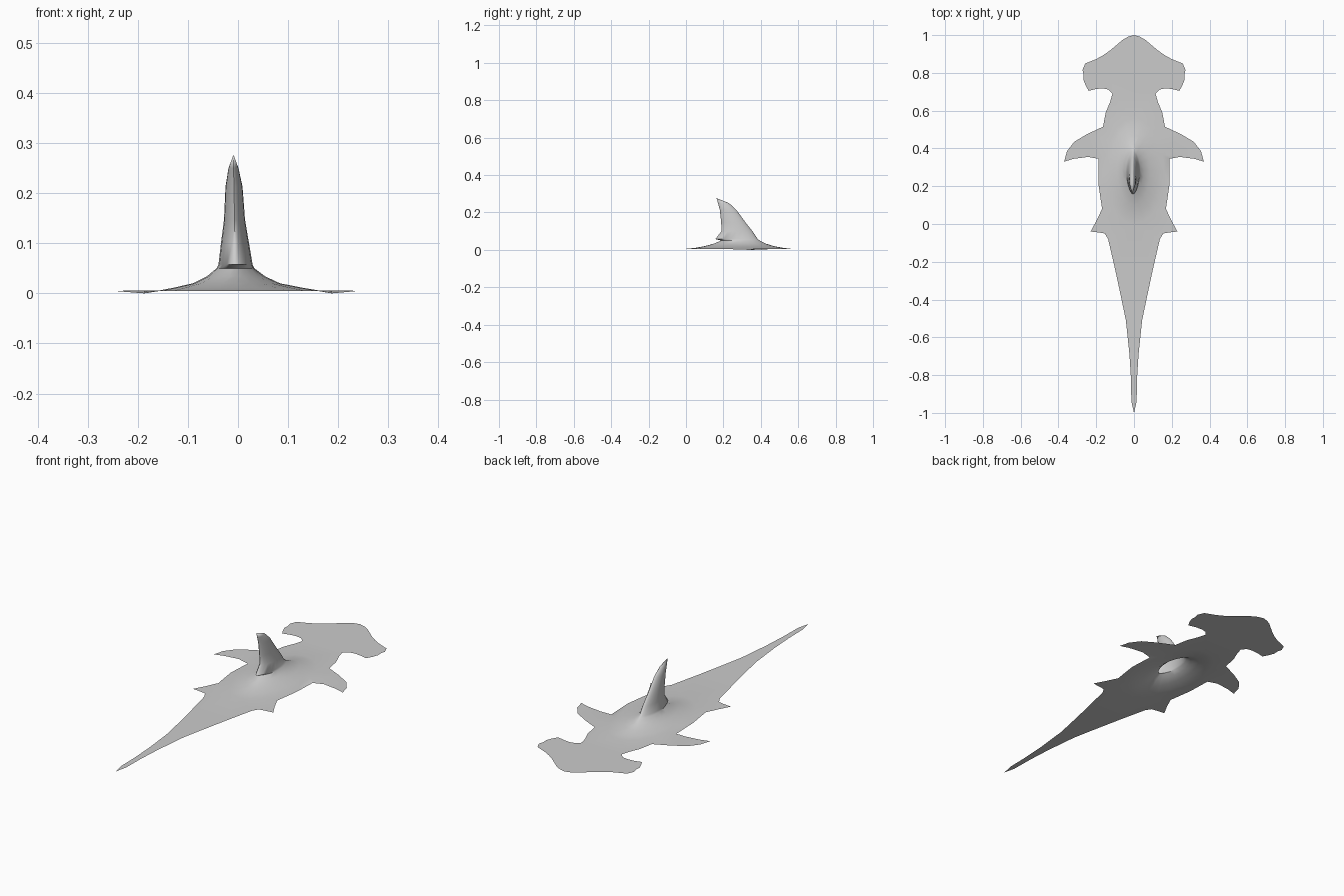
import bpy, bmesh, math
from mathutils import Vector

if "Cube" in bpy.data.objects:
    bpy.data.objects.remove(bpy.data.objects["Cube"])

SHEET_Z = 0.005

# Right half of the flat silhouette, nose to tail tip
HALF = [
    (.03, .992), (.06, .975), (.125, .92), (.16, .895), (.20, .873), (.258, .85),
    (.273, .815), (.266, .79), (.268, .765), (.257, .735), (.24, .705),
    (.20, .715), (.165, .718), (.135, .712), (.114, .69), (.127, .645), (.15, .59),
    (.164, .515), (.25, .475), (.317, .435), (.355, .385), (.37, .33),
    (.32, .345), (.243, .355), (.187, .345), (.188, .21), (.169, .08),
    (.20, .015), (.23, -.04), (.185, -.045), (.155, -.05), (.137, -.08),
    (.10, -.24), (.07, -.38), (.043, -.51), (.024, -.69), (.016, -.82), (.014, -.94),
]

# Rings of the hump and dorsal fin: z, rear y, front y, half width, centre x
RINGS = [
    (.006, .00, .56, .158, .002),
    (.011, .05, .52, .130, .000),
    (.020, .10, .47, .087, -.003),
    (.034, .15, .425, .058, -.004),
    (.050, .188, .395, .038, -.005),
    (.058, .157, .383, .034, -.005),
    (.100, .190, .355, .028, -.006),
    (.147, .188, .318, .021, -.007),
    (.213, .181, .270, .017, -.008),
    (.250, .171, .230, .010, -.009),
]
SIDES = 20


def closed_edges(bm, verts):
    return [bm.edges.new((v, verts[(i + 1) % len(verts)])) for i, v in enumerate(verts)]


def make_ring(bm, z, rear, front, half, cx):
    """Oval section, pinched to a lens higher up the fin."""
    cy, ry = (rear + front) / 2, (front - rear) / 2
    power = 1.0 if z < .03 else 1.3
    ring = []
    for i in range(SIDES):
        a = 2 * math.pi * i / SIDES
        c = math.cos(a)
        ring.append(bm.verts.new((cx + half * math.copysign(abs(c) ** power, c),
                                  cy + ry * math.sin(a), z)))
    return ring


bm = bmesh.new()

# Flat body outline with hammer head, pectoral fins, pelvic fins and tail
outline = [(0, 1.0)] + HALF + [(0, -1.0)] + [(-x, y) for x, y in reversed(HALF)]
rim = []
for x, y in outline:
    # the pectoral fin roots dip to the ground
    z = 0.0 if .18 < abs(x) < .19 and y > .3 else SHEET_Z
    rim.append(bm.verts.new((x, y, z)))

# Hump and hollow dorsal fin
rings = [make_ring(bm, *r) for r in RINGS]
fill_edges = closed_edges(bm, rim) + closed_edges(bm, rings[0])
bmesh.ops.triangle_fill(bm, use_beauty=True, edges=fill_edges, normal=Vector((0, 0, 1)))
for f in bm.faces:
    f.normal_update()
    if f.normal.z < 0:
        f.normal_flip()

for low, high in zip(rings, rings[1:]):
    for i in range(SIDES):
        j = (i + 1) % SIDES
        bm.faces.new((low[i], low[j], high[j], high[i]))
tip = bm.verts.new((-.009, .163, .277))
for i in range(SIDES):
    bm.faces.new((rings[-1][i], rings[-1][(i + 1) % SIDES], tip))

mesh = bpy.data.meshes.new("shark_body")
bm.to_mesh(mesh)
bm.free()
body = bpy.data.objects.new("shark_body", mesh)
bpy.context.collection.objects.link(body)

grey = bpy.data.materials.new("light_grey")
grey.diffuse_color = (.6, .6, .6, 1)
grey.use_nodes = True
grey.node_tree.nodes["Principled BSDF"].inputs["Base Color"].default_value = grey.diffuse_color
mesh.materials.append(grey)

# Smooth shading, keeping the sharp fin edges
bpy.context.view_layer.objects.active = body
body.select_set(True)
bpy.ops.object.shade_smooth_by_angle(angle=math.radians(60))
